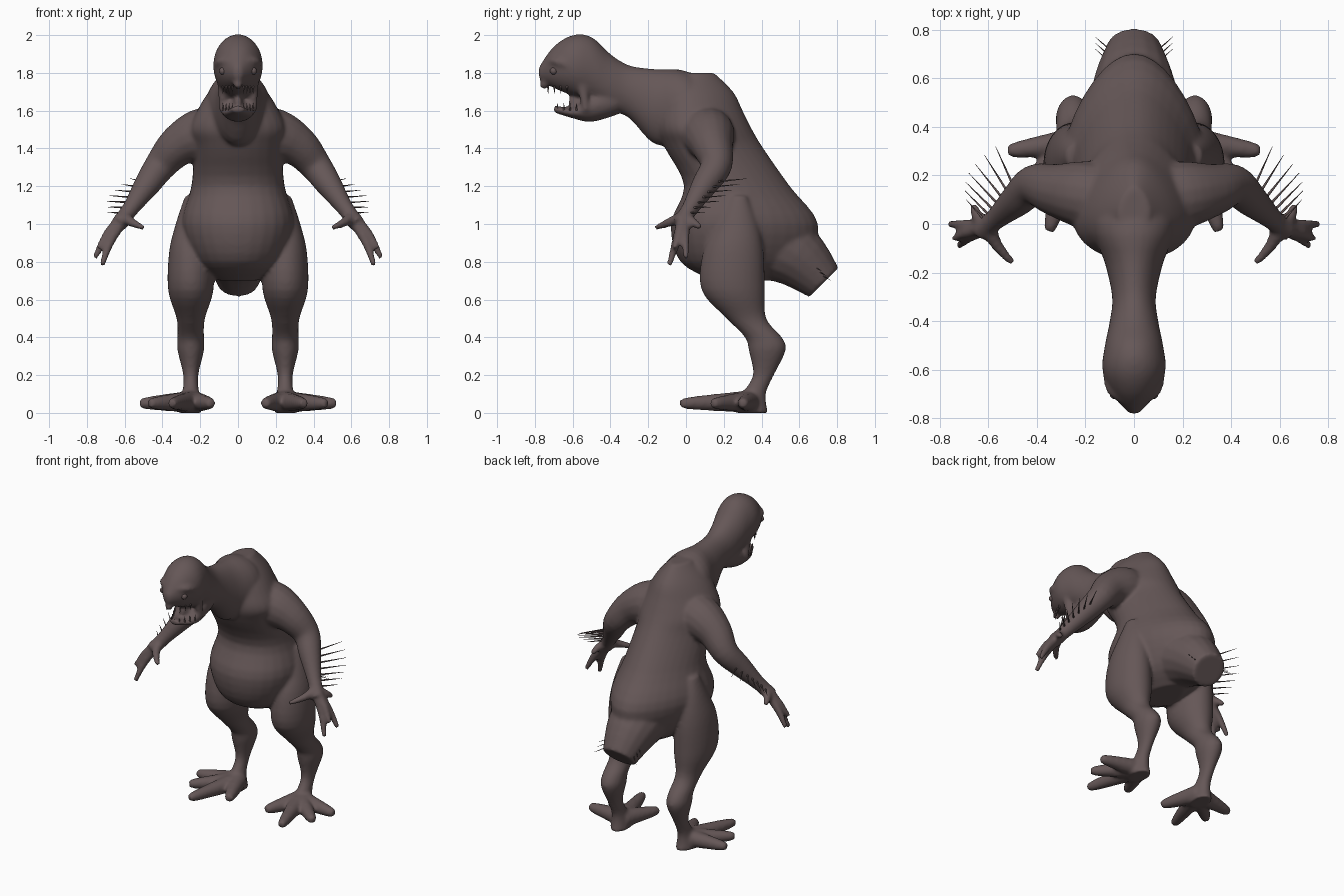
import bpy, bmesh, math
from mathutils import Vector

if "Cube" in bpy.data.objects:
    bpy.data.objects.remove(bpy.data.objects["Cube"])

skin_colour = (0.13, 0.095, 0.095, 1)
skin = bpy.data.materials.new("grey_brown_skin")
skin.use_nodes = True
skin.diffuse_color = skin_colour
skin.node_tree.nodes["Principled BSDF"].inputs["Base Color"].default_value = skin_colour

AXIS_X, AXIS_Y, AXIS_Z = Vector((1, 0, 0)), Vector((0, 1, 0)), Vector((0, 0, 1))


def mix(start, end, amount):
    """Blend two rows of numbers."""
    return [a + (b - a) * amount for a, b in zip(start, end)]


def spline(rows, steps=4):
    """Smooth curve through every row, using cubic Hermite pieces."""
    last = len(rows) - 1
    slopes = []
    for i in range(last + 1):
        before, after = rows[max(i - 1, 0)], rows[min(i + 1, last)]
        slopes.append([(b - a) / 2 for a, b in zip(before, after)])
    curve = []
    for i in range(last):
        for k in range(steps):
            t = k / steps
            straight = mix(rows[i], rows[i + 1], t * t * (3 - 2 * t))
            leave, arrive = t * (1 - t) ** 2, t * t * (t - 1)
            curve.append([p + leave * a + arrive * b
                          for p, a, b in zip(straight, slopes[i], slopes[i + 1])])
    return curve + [list(rows[last])]


def loft(bm, rings, sides, egg=0):
    """Skin closed rings of centre and two half axes; egg narrows the far end."""
    angles = [math.tau * k / sides for k in range(sides)]
    loops = [[bm.verts.new(centre + u * math.cos(a) * (1 - egg * math.sin(a)) + v * math.sin(a))
              for a in angles] for centre, u, v in rings]
    faces = [bm.faces.new(loops[0]), bm.faces.new(loops[-1])]
    for near, far in zip(loops, loops[1:]):
        for k in range(sides):
            # Index k - 1 wraps round to close the ring
            faces.append(bm.faces.new((near[k - 1], near[k], far[k], far[k - 1])))
    bmesh.ops.recalc_face_normals(bm, faces=faces)


def slices(bm, along, across, rows, offset=0, egg=0):
    """Body volume from (position, centre, half depth, half width) rows."""
    loft(bm, [(AXIS_X * offset + along * place + across * centre, AXIS_X * width, across * depth)
              for place, centre, depth, width in spline(rows)], 32, egg)


def tube(bm, points, side=1, sides=16):
    """Round limb through (x, y, z, radius) points, mirrored by side."""
    rows = spline(points)
    path = [Vector((x * side, y, z)) for x, y, z, radius in rows]
    u = Vector((1, 3, 2))
    rings = []
    for i, centre in enumerate(path):
        ahead, behind = path[min(i + 1, len(path) - 1)], path[max(i - 1, 0)]
        tangent = (ahead - behind).normalized()
        u = (u - tangent * u.dot(tangent)).normalized()
        radius = rows[i][-1]
        rings.append((centre, u * radius, tangent.cross(u) * radius))
    loft(bm, rings, sides)


def finish(bm, name):
    """Turn a bmesh into a smooth shaded object."""
    mesh = bpy.data.meshes.new(name)
    bm.to_mesh(mesh)
    bm.free()
    mesh.materials.append(skin)
    for polygon in mesh.polygons:
        polygon.use_smooth = True
    obj = bpy.data.objects.new(name, mesh)
    bpy.context.collection.objects.link(obj)
    return obj


body = bmesh.new()

# Pear-shaped torso, narrowing to the rump and leaning to a hunched back
slices(body, AXIS_Z, AXIS_Y, [
    (0.7, 0.3, 0.15, 0.1), (0.8, 0.3, 0.33, 0.22), (1, 0.31, 0.39, 0.29), (1.2, 0.27, 0.28, 0.24),
    (1.4, 0.15, 0.26, 0.23), (1.5, 0.1, 0.25, 0.25), (1.6, 0.08, 0.22, 0.21),
    (1.7, 0.07, 0.18, 0.15), (1.8, 0.07, 0.08, 0.06)], egg=0.25)

# Neck pouch, neck and domed head
slices(body, AXIS_Y, AXIS_Z, [
    (0.2, 1.62, 0.08, 0.1), (0, 1.63, 0.18, 0.17), (-0.16, 1.62, 0.2, 0.12), (-0.3, 1.7, 0.14, 0.09),
    (-0.4, 1.75, 0.15, 0.1), (-0.5, 1.82, 0.17, 0.12), (-0.6, 1.84, 0.16, 0.13),
    (-0.7, 1.83, 0.11, 0.09), (-0.78, 1.8, 0.03, 0.02)])

# Open lower jaw, tongue and hooked upper lip
slices(body, AXIS_Y, AXIS_Z, [
    (-0.36, 1.66, 0.08, 0.08), (-0.5, 1.62, 0.08, 0.09), (-0.6, 1.59, 0.03, 0.08), (-0.7, 1.61, 0.02, 0.03)])
tube(body, [(0, -0.5, 1.63, 0.04), (0, -0.62, 1.65, 0.02)])
tube(body, [(0, -0.72, 1.8, 0.04), (0, -0.76, 1.72, 0.02)])

# Blunt tail stub
tube(body, [(0, 0.4, 0.92, 0.2), (0, 0.58, 0.83, 0.17), (0, 0.73, 0.69, 0.11)])

# Limbs: leg rows are height, centre and half width
leg = [(1.15, 0.28, 0.03), (1, 0.27, 0.08), (0.85, 0.25, 0.115), (0.65, 0.25, 0.12), (0.5, 0.32, 0.075),
       (0.4, 0.41, 0.07), (0.33, 0.43, 0.07), (0.2, 0.41, 0.04), (0.1, 0.36, 0.045), (0, 0.35, 0.06)]
arm = [(0.05, 0.1, 1.5, 0.13), (0.2, 0.12, 1.47, 0.14), (0.32, 0.14, 1.41, 0.11),
       (0.41, 0.16, 1.31, 0.085), (0.48, 0.1, 1.21, 0.07), (0.57, 0.02, 1.08, 0.045), (0.63, -0.03, 1, 0.045)]
palm = (0.6, -0.01, 1.04, 0.035)
heel = (0.24, 0.34, 0.06, 0.06)
finger_tips = [(0.5, -0.16, 0.98), (0.72, -0.09, 0.78), (0.76, 0, 0.82), (0.74, -0.06, 0.87), (0.66, 0.08, 0.98)]
toe_tips = [(0.35, -0.03), (0.52, 0.3), (0.14, 0.1), (0.47, 0.14)]

for side in (1, -1):
    slices(body, AXIS_Z, AXIS_Y, [(z, y, width * 1.4, width) for z, y, width in leg], side / 4)
    tube(body, arm, side)
    for tip in finger_tips:
        # Fingers arch slightly outward at the joint
        end = (*tip, 0.015)
        joint = mix(palm, end, 0.5)
        joint[0] += 0.015
        tube(body, [palm, joint, end], side)
    for tip in toe_tips:
        end = (*tip, 0.05, 0.022)
        knuckle = mix(heel, end, 0.8)[:3]
        tube(body, [heel, (*knuckle, 0.036), end], side)
    # Stretched cheek at the mouth corner
    tube(body, [(0.08, -0.55, 1.75, 0.03), (0.08, -0.53, 1.6, 0.02)], side)
    # Brow ridge
    tube(body, [(0.04, -0.73, 1.86, 0.015), (0.09, -0.68, 1.86, 0.025), (0.11, -0.6, 1.83, 0.02)], side)

body_object = finish(body, "body")
fuse = body_object.modifiers.new("fuse_parts", 'REMESH')
fuse.mode = 'VOXEL'
fuse.voxel_size = 0.011
fuse.use_smooth_shade = True
soften = body_object.modifiers.new("soften_joins", 'SMOOTH')
soften.iterations = 8

# Thin spikes and eyes
quills, bristles, teeth, eyes = (bmesh.new() for part in range(4))


def spike(bm, base, tip, radius, side):
    tube(bm, [(*base, radius), (*tip, radius / 8)], side, sides=6)


for side in (1, -1):
    # Quills fan out from elbow to wrist
    for k in range(7):
        amount = k / 6
        base = mix((0.48, 0.12, 1.22), (0.6, 0, 1.06), amount)
        tip = mix((0.57, 0.32, 1.24), (0.69, 0.1, 1.06), amount)
        tip[0] += math.sin(math.pi * amount) / 20
        spike(quills, base, tip, 0.007, side)
    for k in range(3):
        base = Vector((0.08, 0.65 + k / 40, 0.79 - k / 40))
        spike(bristles, base, base + Vector((0.08, 0.07, -0.04)), 0.005, side)
    # Short upper and lower teeth follow the lips
    for k in range(4):
        root = Vector((0.03 + k / 60, k / 30 - 0.73, 1.73))
        spike(teeth, root, root - AXIS_Z * 0.04, 0.006, side)
        root += Vector((0, 0.05, -0.13))
        spike(teeth, root, root + AXIS_Z * 0.04, 0.006, side)
    ball = bmesh.ops.create_uvsphere(eyes, u_segments=16, v_segments=10, radius=0.02)
    bmesh.ops.translate(eyes, verts=ball["verts"], vec=(0.08 * side, -0.7, 1.81))

finish(quills, "forearm_quills")
finish(bristles, "tail_bristles")
finish(teeth, "teeth")
finish(eyes, "eyes")
